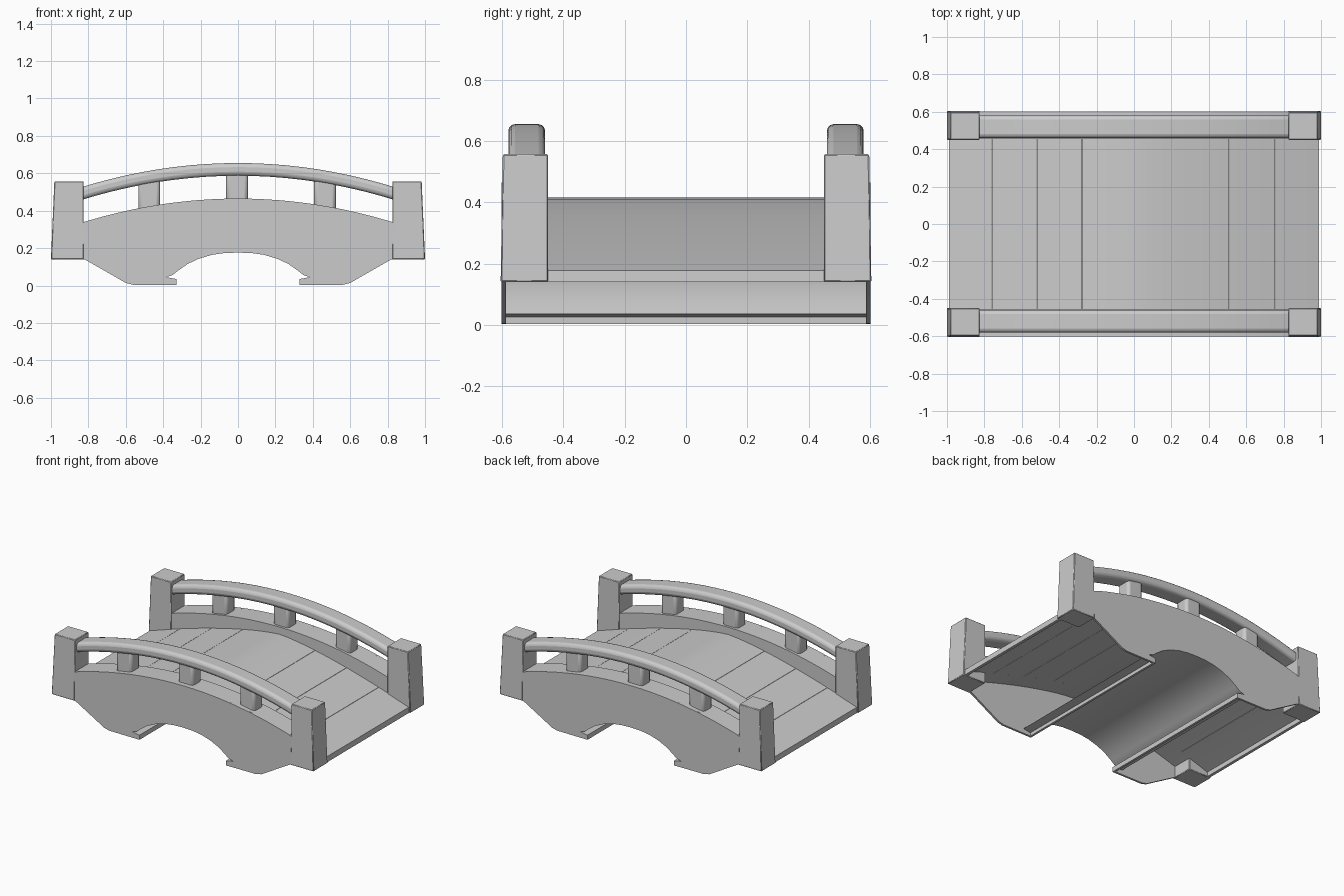
import bpy
import bmesh
import math

if "Cube" in bpy.data.objects:
    bpy.data.objects.remove(bpy.data.objects["Cube"], do_unlink=True)

stone = bpy.data.materials.new("plain grey")
stone.use_nodes = True
GREY = (0.6, 0.6, 0.6, 1)
stone.diffuse_color = GREY
stone.node_tree.nodes["Principled BSDF"].inputs["Base Color"].default_value = GREY


def finish(name, bm, bevel=0.0, segments=1):
    bmesh.ops.recalc_face_normals(bm, faces=bm.faces)
    mesh = bpy.data.meshes.new(name)
    bm.to_mesh(mesh)
    bm.free()
    mesh.materials.append(stone)
    obj = bpy.data.objects.new(name, mesh)
    bpy.context.collection.objects.link(obj)
    if bevel:
        mod = obj.modifiers.new("soft edges", "BEVEL")
        mod.width, mod.segments = bevel, segments
        mod.limit_method = "ANGLE"
        mod.angle_limit = math.radians(50)
    bpy.ops.object.select_all(action="DESELECT")
    bpy.context.view_layer.objects.active = obj
    obj.select_set(True)
    bpy.ops.object.shade_smooth_by_angle(angle=math.radians(35))
    return obj


def extrude_profile(name, points, y0, y1, bevel=0.0, segments=1):
    """Extrude a closed x-z outline from y0 to y1."""
    bm = bmesh.new()
    face = bm.faces.new([bm.verts.new((x, y0, z)) for x, z in points])
    result = bmesh.ops.extrude_face_region(bm, geom=[face])
    verts = [v for v in result["geom"] if isinstance(v, bmesh.types.BMVert)]
    bmesh.ops.translate(bm, verts=verts, vec=(0, y1 - y0, 0))
    return finish(name, bm, bevel, segments)


def samples(a, b, n):
    return [a + (b - a) * i / n for i in range(n + 1)]


def ribbon(top, bottom, a, b, n):
    """Outline between two height functions."""
    xs = samples(a, b, n)
    return [(x, top(x)) for x in xs] + [(x, bottom(x)) for x in reversed(xs)]


def mirror(points):
    return [(-x, z) for x, z in reversed(points)]


def deck_z(x):
    return 0.415 - 0.235 * (abs(x) / 0.98) ** 1.4


def deck_under(x):
    return deck_z(x) - 0.012


def wall_z(x):
    return 0.465 - 0.127 * (x / 0.83) ** 2


def rail_z(x):
    return wall_z(x) + 0.19


# Thin deck planks
edges = [-0.988, -0.76, -0.52, -0.28, 0.27, 0.51, 0.755, 0.988]
for i, (a, b) in enumerate(zip(edges, edges[1:])):
    extrude_profile(f"deck_plank_{i + 1}",
                    ribbon(deck_z, deck_under, a + 0.001, b - 0.001, 8),
                    -0.59, 0.59)

# Hanging lips that close both deck ends
lip = [(0.97, 0.14), (0.99, 0.14), (0.988, 0.178), (0.97, 0.18)]
for side, outline in (("right", mirror(lip)), ("left", lip)):
    extrude_profile(side + "_deck_lip", outline, -0.59, 0.59)

# Arch opening: right half of the curve, crown to foot
arch = [(0, 0.176), (0.07, 0.174), (0.14, 0.164), (0.21, 0.143),
        (0.27, 0.115), (0.32, 0.08), (0.35, 0.056)]
notch = [(0.385, 0.045), (0.33, 0.035), (0.33, 0.003)]
foot = [(0.56, 0.004), (0.6, 0.014), (0.82, 0.14), (0.98, 0.14),
        (0.98, 0.2), (0.83, 0.335)]

# Thin side walls, with a wide curb above the deck on each side
half = arch + notch + foot
wall = mirror(half) + half[1:] + [(x, wall_z(x)) for x in samples(0.8, -0.8, 20)]
for side, s in (("front", -1), ("back", 1)):
    extrude_profile(side + "_wall", wall, s * 0.588, s * 0.602)
    extrude_profile(side + "_curb", ribbon(wall_z, deck_under, -0.88, 0.88, 24),
                    s * 0.455, s * 0.595)

# Vault shell under the deck, ending in a low sill at each foot
inner = arch + notch
outer = ([(x * 1.04, z + 0.012) for x, z in arch]
         + [(0.4, 0.036), (0.345, 0.026), (0.345, 0.003)])
extrude_profile("vault", mirror(inner) + inner[1:] + outer[:0:-1] + mirror(outer)[::-1],
                -0.595, 0.595)

# Railings: rounded handrail and three balusters on each side
for side, s in (("front", -1), ("back", 1)):
    extrude_profile(side + "_handrail",
                    ribbon(rail_z, lambda x: rail_z(x) - 0.068, -0.86, 0.86, 20),
                    s * 0.46, s * 0.58, 0.022, 3)
    for i, x in enumerate((-0.475, -0.005, 0.465)):
        lo, hi = wall_z(x) - 0.03, rail_z(x) - 0.03
        extrude_profile(f"{side}_baluster_{i + 1}",
                        [(x - 0.058, lo), (x + 0.058, lo), (x + 0.058, hi), (x - 0.058, hi)],
                        s * 0.472, s * 0.568, 0.018, 2)

# Corner posts, tapering slightly upward
for end, e in (("right", -1), ("left", 1)):
    for side, s in (("front", -1), ("back", 1)):
        bm = bmesh.new()
        bmesh.ops.create_cube(bm, size=1)
        for v in bm.verts:
            up = v.co.z > 0
            outside = v.co.x * e > 0
            x = (0.982 if up else 1.0) if outside else 0.825
            y = (0.598 if up else 0.605) if v.co.y * s > 0 else 0.45
            v.co = (e * x, s * y, 0.557 if up else 0.14)
        finish(f"{side}_{end}_post", bm, 0.004)
